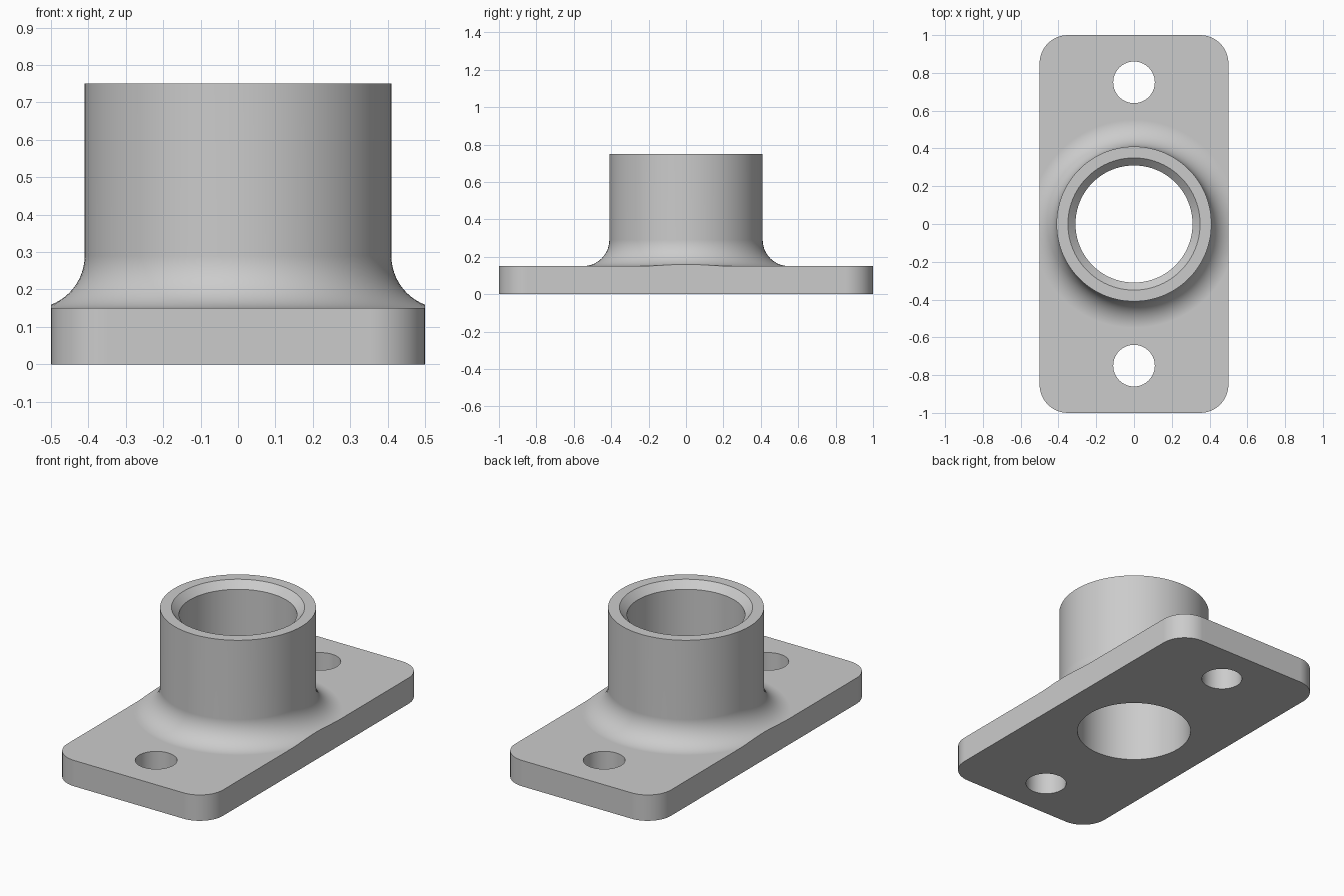
import bpy, bmesh, math

cube = bpy.data.objects.get("Cube")
if cube:
    bpy.data.objects.remove(cube, do_unlink=True)

SEGMENTS = 96
PLATE_TOP, TUBE_TOP = 0.15, 0.75
TUBE_R, BORE_R, FILLET = 0.41, 0.31, 0.14

grey = bpy.data.materials.new("light grey metal")
grey.use_nodes = True
colour = (0.6, 0.6, 0.6, 1)
grey.diffuse_color = colour
grey.node_tree.nodes["Principled BSDF"].inputs["Base Color"].default_value = colour


def finish(name, bm):
    bmesh.ops.recalc_face_normals(bm, faces=bm.faces)
    mesh = bpy.data.meshes.new(name)
    bm.to_mesh(mesh)
    bm.free()
    mesh.materials.append(grey)
    obj = bpy.data.objects.new(name, mesh)
    bpy.context.collection.objects.link(obj)
    return obj


def revolve(name, profile, y=0):
    """Solid of revolution about z; the profile starts and ends on the axis."""
    bm = bmesh.new()
    verts = [bm.verts.new((r, 0, z)) for r, z in profile]
    edges = [bm.edges.new(pair) for pair in zip(verts, verts[1:])]
    bmesh.ops.spin(bm, geom=verts + edges, cent=(0, 0, 0), axis=(0, 0, 1),
                   angle=math.tau, steps=SEGMENTS, use_duplicate=False)
    bmesh.ops.remove_doubles(bm, verts=bm.verts, dist=1e-5)
    bmesh.ops.translate(bm, verts=bm.verts, vec=(0, y, 0))
    return finish(name, bm)


def block(name, size, z, corner=0):
    """Box with optionally rounded vertical edges."""
    bm = bmesh.new()
    bmesh.ops.create_cube(bm, size=1)
    bmesh.ops.scale(bm, verts=bm.verts, vec=size)
    bmesh.ops.translate(bm, verts=bm.verts, vec=(0, 0, z))
    if corner:
        upright = [e for e in bm.edges
                   if abs(e.verts[0].co.z - e.verts[1].co.z) > 0.01]
        bmesh.ops.bevel(bm, geom=upright, offset=corner, segments=12,
                        profile=0.5, affect='EDGES')
    return finish(name, bm)


def combine(target, tool, operation):
    """Apply a boolean and discard the tool object."""
    tool.hide_render = True
    mod = target.modifiers.new(operation.lower(), 'BOOLEAN')
    mod.operation, mod.solver, mod.object = operation, 'EXACT', tool
    bpy.context.view_layer.objects.active = target
    bpy.ops.object.modifier_apply(modifier=mod.name)
    bpy.data.objects.remove(tool, do_unlink=True)


# Base plate with rounded corners
flange = block("flange_with_tube", (1, 2, PLATE_TOP), PLATE_TOP / 2, 0.15)

# Tube flaring into the plate, trimmed flush with the plate sides
foot = TUBE_R + FILLET
arc = [math.pi / 2 * i / 14 for i in range(15)]
profile = [(0, 0.05), (foot, 0.05)]
profile += [(foot - FILLET * math.sin(a), PLATE_TOP + FILLET * (1 - math.cos(a)))
            for a in arc]
profile += [(TUBE_R, TUBE_TOP), (0, TUBE_TOP)]
tube = revolve("tube", profile)
combine(tube, block("side_trim", (1, 2, 2), 0.5), 'INTERSECT')
combine(flange, tube, 'UNION')

# Through bore with a chamfered mouth
chamfer = 0.04
mouth = BORE_R + chamfer
bore = revolve("bore", [(0, -0.1), (BORE_R, -0.1), (BORE_R, TUBE_TOP - chamfer),
                        (mouth, TUBE_TOP), (mouth, 0.9), (0, 0.9)])
combine(flange, bore, 'DIFFERENCE')

# Bolt holes at both ends
for side in (-1, 1):
    hole = revolve("bolt_hole", [(0, -0.1), (0.11, -0.1), (0.11, 0.3), (0, 0.3)],
                   side * 0.75)
    combine(flange, hole, 'DIFFERENCE')

# Smooth curved walls, crisp rims and flat faces
bpy.ops.object.select_all(action='DESELECT')
flange.select_set(True)
bpy.context.view_layer.objects.active = flange
bpy.ops.object.shade_smooth_by_angle(angle=math.radians(20))
normals = flange.modifiers.new("flat_face_normals", 'WEIGHTED_NORMAL')
normals.keep_sharp = True
